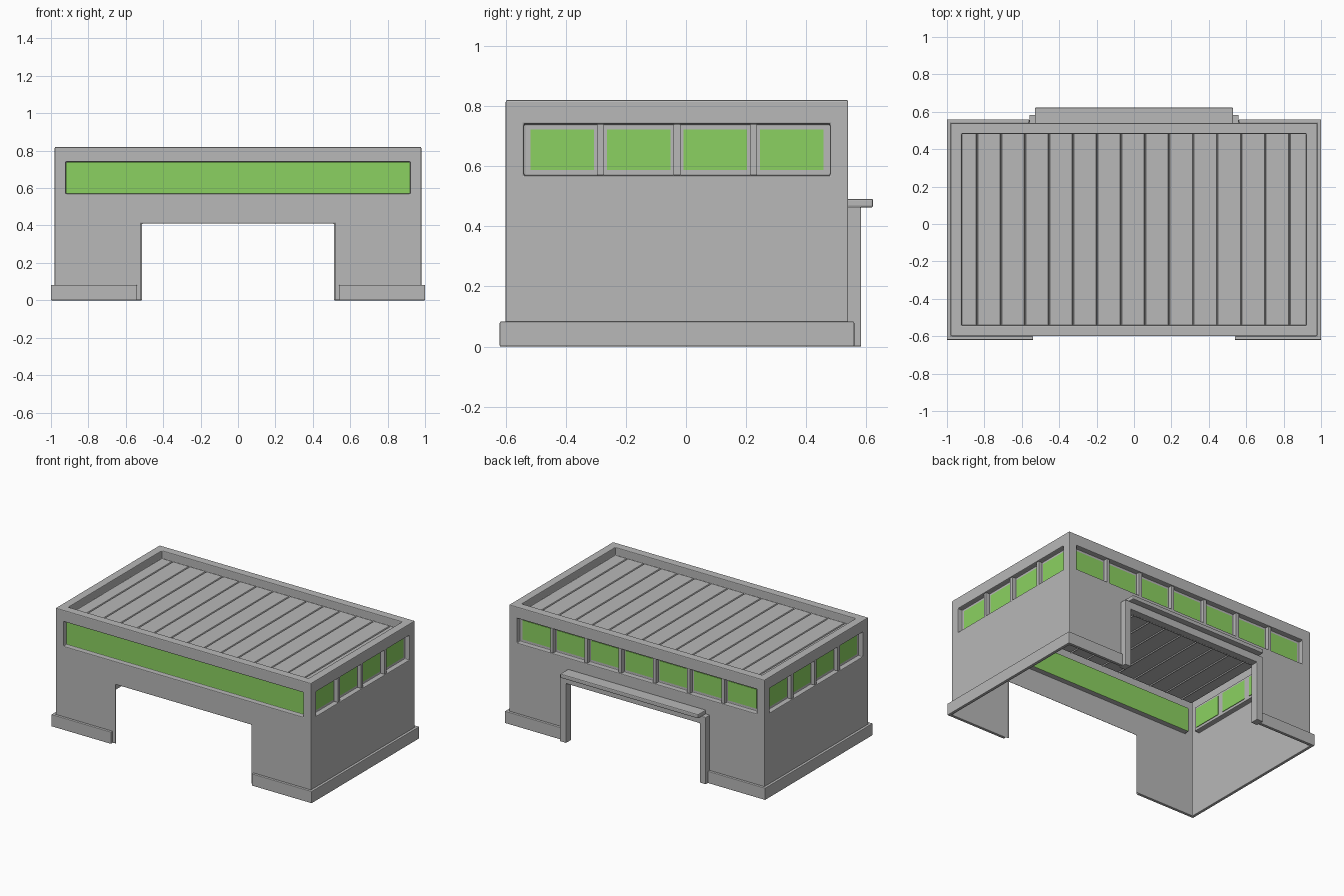
import bpy, bmesh
from mathutils import Vector

if "Cube" in bpy.data.objects:
    bpy.data.objects.remove(bpy.data.objects["Cube"])


def material(name, rgb):
    m = bpy.data.materials.new(name)
    m.diffuse_color = (*rgb, 1)
    m.use_nodes = True
    m.node_tree.nodes["Principled BSDF"].inputs["Base Color"].default_value = m.diffuse_color
    return m


GREY = material("concrete_grey", (0.48, 0.48, 0.48))
GREEN = material("green_glass", (0.26, 0.64, 0.12))


def finish(name, bm, mat):
    bmesh.ops.recalc_face_normals(bm, faces=bm.faces)
    me = bpy.data.meshes.new(name)
    bm.to_mesh(me)
    bm.free()
    ob = bpy.data.objects.new(name, me)
    bpy.context.collection.objects.link(ob)
    me.materials.append(mat)
    return ob


def bevel(ob, width, segments=2):
    m = ob.modifiers.new("bevel", 'BEVEL')
    m.width, m.segments = width, segments
    m.limit_method, m.angle_limit = 'ANGLE', 0.7


def box(name, lo, hi, mat=GREY, round_edge=0):
    bm = bmesh.new()
    bmesh.ops.create_cube(bm, size=1)
    for v in bm.verts:
        v.co = Vector([lo[i] if v.co[i] < 0 else hi[i] for i in range(3)])
    ob = finish(name, bm, mat)
    if round_edge:
        bevel(ob, round_edge)
    return ob


def prism(name, pts, offset, mat=GREY, round_edge=0):
    """Extrude a closed 3D outline by an offset."""
    bm = bmesh.new()
    f = bm.faces.new([bm.verts.new(p) for p in pts])
    r = bmesh.ops.extrude_face_region(bm, geom=[f])
    for v in r["geom"]:
        if isinstance(v, bmesh.types.BMVert):
            v.co += Vector(offset)
    ob = finish(name, bm, mat)
    if round_edge:
        bevel(ob, round_edge)
    return ob


# Main dimensions
X, Y0, Y1, H = 0.98, -0.60, 0.54, 0.82
RIM, DEPTH = 0.058, 0.035
WX, WY0, WY1, WZ0, WZ1 = 0.92, -0.54, 0.48, 0.57, 0.74
ROOF = 0.765

# Wall shell: a block with pockets for the windows, roof well and passage
walls = box("walls", (-X, Y0, 0), (X, Y1, H))
cutters = [
    box("cut_front", (-WX, Y0 - .1, WZ0), (WX, Y0 + DEPTH, WZ1)),
    box("cut_back", (-WX, Y1 - DEPTH, WZ0), (WX, Y1 + .1, WZ1)),
    box("cut_left", (-X - .1, WY0, WZ0), (-X + DEPTH, WY1, WZ1)),
    box("cut_right", (X - DEPTH, WY0, WZ0), (X + .1, WY1, WZ1)),
    box("cut_roof", (-X + RIM, Y0 + RIM, ROOF), (X - RIM, Y1 - RIM, H + .1)),
    box("cut_passage", (-.52, Y0 - .1, -.1), (.52, Y1 + .1, .41)),
]
for c in cutters:
    c.hide_render = True
    m = walls.modifiers.new("cut", 'BOOLEAN')
    m.operation, m.object, m.solver = 'DIFFERENCE', c, 'EXACT'
bevel(walls, 0.005)
bpy.context.view_layer.update()
shell = bpy.data.meshes.new_from_object(
    walls.evaluated_get(bpy.context.evaluated_depsgraph_get()))
walls.modifiers.clear()
walls.data = shell
for c in cutters:
    bpy.data.objects.remove(c)

# Hollow the shell and colour the long front pane
shell.materials.clear()
shell.materials.append(GREY)
shell.materials.append(GREEN)
bm = bmesh.new()
bm.from_mesh(shell)
gone = []
for f in bm.faces:
    c, n = f.calc_center_median(), f.normal
    f.material_index = 0
    bottom = c.z < 0.001
    tunnel = abs(c.x) < .525 and c.z < .415 and Y0 + .02 < c.y < Y1 - .02
    well = n.z > .9 and abs(c.z - ROOF) < .002
    if bottom or tunnel or well:
        gone.append(f)
    elif n.y < -.9 and abs(c.y - Y0 - DEPTH) < .002:
        f.material_index = 1
bmesh.ops.delete(bm, geom=gone, context='FACES')
bm.to_mesh(shell)
bm.free()


# Window bands: panes in the pocket floor, posts between them
def window_band(name, start, end, count, place):
    pitch = (end - start) / count
    for i in range(count):
        a = start + i * pitch
        lo, hi = place(a + .022, a + pitch - .022, DEPTH + .004, DEPTH - .004)
        box(f"{name}_pane_{i + 1}", (*lo, .588), (*hi, .722), GREEN)
        if i:
            lo, hi = place(a - .012, a + .012, DEPTH, .006)
            box(f"{name}_post_{i}", (*lo, WZ0), (*hi, WZ1), GREY, .002)


window_band("right_window", WY0, WY1, 4,
            lambda a, b, d, e: ((X - d, a), (X - e, b)))
window_band("left_window", WY0, WY1, 4,
            lambda a, b, d, e: ((-X + e, a), (-X + d, b)))
window_band("back_window", -WX, WX, 7,
            lambda a, b, d, e: ((a, Y1 - d), (b, Y1 - e)))

# Roof sheet with narrow grooves between the planks
profile = [(-X + RIM, ROOF)]
for k in range(14):
    g = -.84 + k * .1285
    profile += [(g - .005, ROOF), (g, ROOF - .007), (g + .005, ROOF)]
profile.append((X - RIM, ROOF))
bm = bmesh.new()
rows = [[bm.verts.new((x, y, z)) for x, z in profile]
        for y in (Y0 + RIM, Y1 - RIM)]
for i in range(len(profile) - 1):
    bm.faces.new((rows[0][i], rows[0][i + 1], rows[1][i + 1], rows[1][i]))
roof = finish("roof_planks", bm, GREY)
if roof.data.polygons[0].normal.z < 0:
    roof.data.flip_normals()

# Skirting wraps each half of the building
for s, side in ((1, "right"), (-1, "left")):
    outline = [(.54, -.62), (1, -.62), (1, .56), (.56, .56),
               (.56, Y1), (X, Y1), (X, Y0), (.54, Y0)]
    prism(f"{side}_skirting", [(s * x, y, 0) for x, y in outline],
          (0, 0, .083), GREY, .004)

# Back doorway surround and canopy
outline = [(-.56, 0), (-.56, .465), (.56, .465), (.56, 0),
           (.512, 0), (.512, .412), (-.512, .412), (-.512, 0)]
prism("door_surround", [(x, .525, z) for x, z in outline],
      (0, .058, 0), GREY, .004)
box("door_canopy", (-.53, .535, .463), (.53, .623, .492), GREY, .006)
